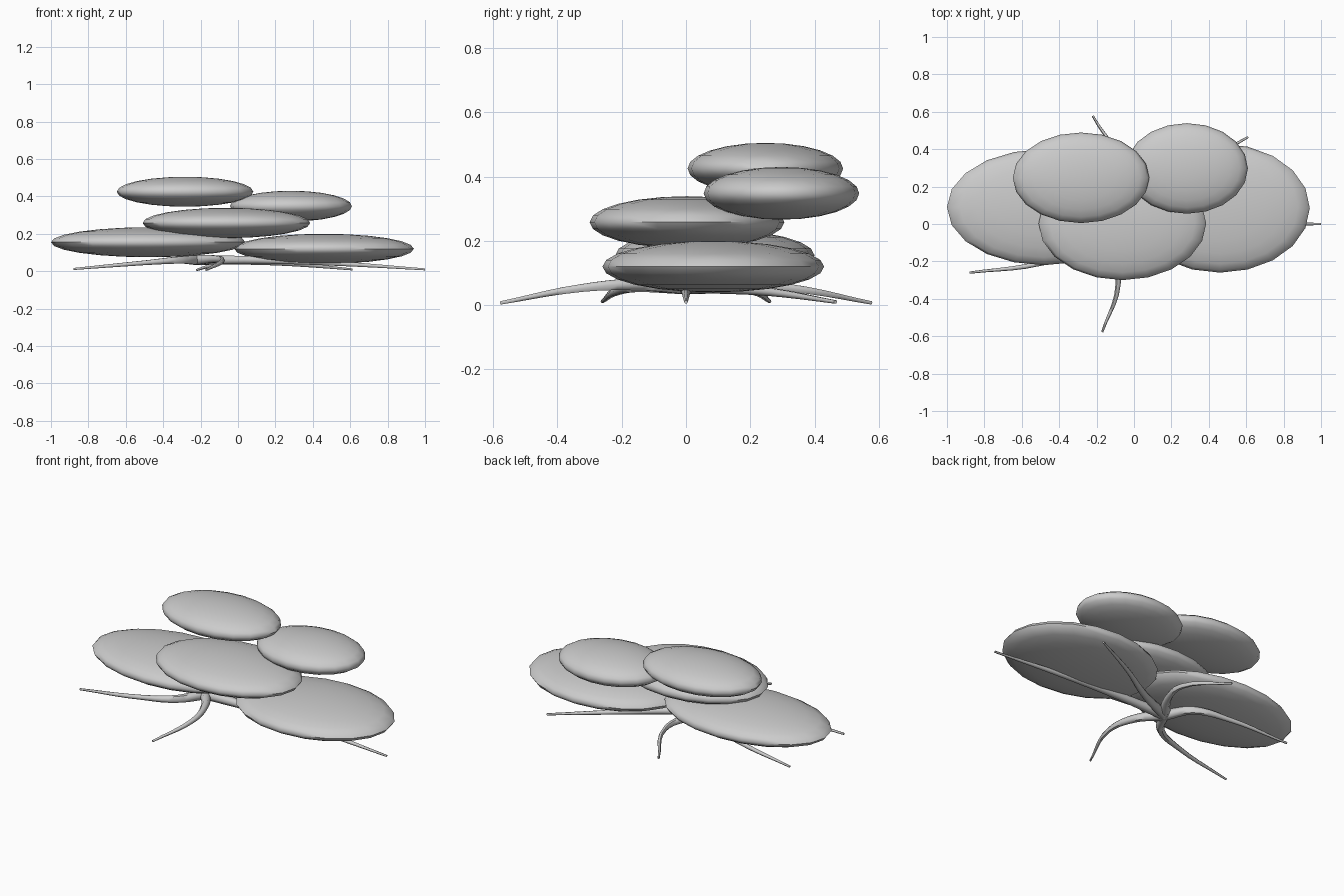
import bpy
from math import radians

cube = bpy.data.objects.get("Cube")
if cube:
    bpy.data.objects.remove(cube, do_unlink=True)

grey = bpy.data.materials.new("plain grey")
grey.use_nodes = True
GREY = (0.6, 0.6, 0.6, 1)
grey.diffuse_color = GREY
grey.node_tree.nodes["Principled BSDF"].inputs["Base Color"].default_value = GREY


def finish(obj):
    obj.data.materials.clear()
    obj.data.materials.append(grey)
    bpy.ops.object.select_all(action="DESELECT")
    obj.select_set(True)
    bpy.context.view_layer.objects.active = obj


def pad(name, centre, half_size):
    """Flattened ellipsoid pad."""
    bpy.ops.mesh.primitive_uv_sphere_add(segments=20, ring_count=12, radius=1, location=centre)
    obj = bpy.context.object
    obj.name = name
    obj.scale = half_size
    bpy.ops.object.transform_apply(location=False, rotation=False, scale=True)
    finish(obj)
    bpy.ops.object.shade_smooth_by_angle(angle=radians(60))


def root(name, path):
    """Tapered tube along a smooth path from the shared base."""
    curve = bpy.data.curves.new(name, "CURVE")
    curve.dimensions = "3D"
    curve.bevel_depth = 0.03
    curve.bevel_resolution = 1
    curve.resolution_u = 5
    curve.use_fill_caps = True
    spline = curve.splines.new("BEZIER")
    points = [BASE] + path
    spline.bezier_points.add(len(points) - 1)
    for i, (bp, co) in enumerate(zip(spline.bezier_points, points)):
        bp.co = co
        bp.handle_left_type = bp.handle_right_type = "AUTO"
        bp.radius = 1 - 0.8 * i / (len(points) - 1)
    obj = bpy.data.objects.new(name, curve)
    bpy.context.collection.objects.link(obj)
    finish(obj)
    bpy.ops.object.convert(target="MESH")
    bpy.ops.object.shade_smooth_by_angle(angle=radians(60))


# Stacked leaf pads
pad("right_low_pad", (-0.48, 0.09, 0.155), (0.52, 0.31, 0.08))
pad("left_low_pad", (0.46, 0.085, 0.12), (0.48, 0.345, 0.08))
pad("middle_pad", (-0.062, 0.003, 0.258), (0.448, 0.303, 0.081))
pad("right_top_pad", (-0.283, 0.247, 0.425), (0.365, 0.242, 0.08))
pad("left_top_pad", (0.283, 0.297, 0.348), (0.326, 0.242, 0.082))

# Roots spreading from one base to the ground
BASE = (-0.22, 0, 0.06)
for side, sign, tip_x in (("front", -1, -0.17), ("back", 1, -0.22)):
    root(side + "_root", [(-0.12, sign * 0.15, 0.065), (-0.085, sign * 0.32, 0.054),
                          (tip_x, sign * 0.577, 0.007)])
    root(side + "_right_root", [(-0.31, sign * 0.14, 0.06), (-0.5, sign * 0.21, 0.045),
                                (-0.88, sign * 0.26, 0.012)])
root("left_root", [(0.1, 0, 0.06), (0.55, 0, 0.04), (1, 0, 0.01)])
root("back_left_root", [(0, 0.1, 0.055), (0.27, 0.27, 0.04), (0.61, 0.465, 0.01)])
